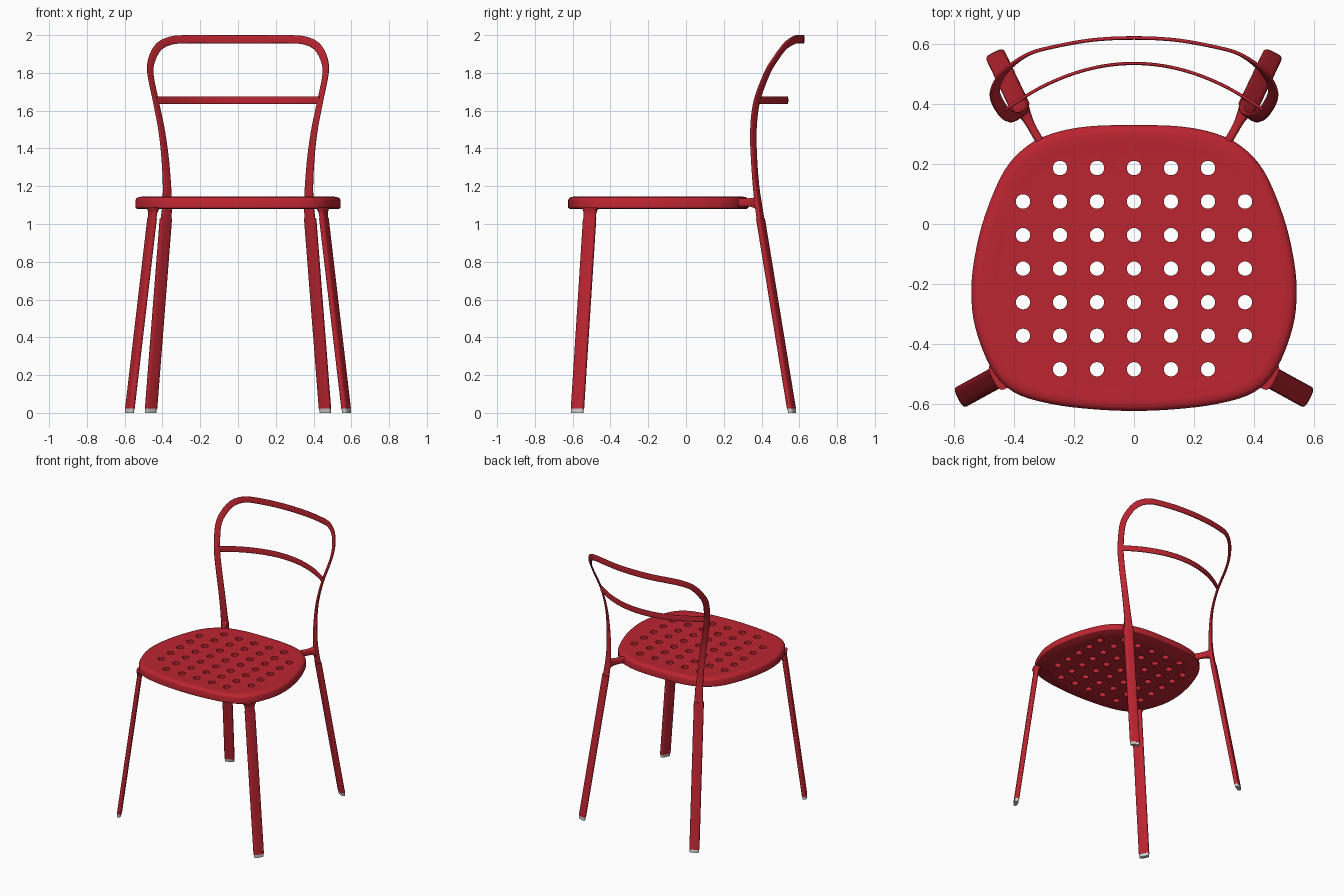
import bpy, bmesh, math
from mathutils import Vector

if "Cube" in bpy.data.objects:
    bpy.data.objects.remove(bpy.data.objects["Cube"])


def material(name, rgb):
    m = bpy.data.materials.new(name)
    m.diffuse_color = (*rgb, 1)
    m.use_nodes = True
    m.node_tree.nodes["Principled BSDF"].inputs["Base Color"].default_value = m.diffuse_color
    return m


RED = material("red paint", (0.50, 0.018, 0.03))
GREY = material("light grey plastic", (0.62, 0.62, 0.62))
UP = Vector((0, 0, 1))


def finish(name, bm, mat, angle=40):
    bmesh.ops.recalc_face_normals(bm, faces=bm.faces)
    me = bpy.data.meshes.new(name)
    bm.to_mesh(me)
    bm.free()
    ob = bpy.data.objects.new(name, me)
    bpy.context.collection.objects.link(ob)
    me.materials.append(mat)
    smooth(ob, angle)
    return ob


def smooth(ob, angle):
    bpy.ops.object.select_all(action='DESELECT')
    ob.select_set(True)
    bpy.context.view_layer.objects.active = ob
    bpy.ops.object.shade_smooth_by_angle(angle=math.radians(angle))


def loft(bm, rings, caps=True):
    loops = [[bm.verts.new(p) for p in r] for r in rings]
    n = len(loops[0])
    for a, b in zip(loops, loops[1:]):
        for i in range(n):
            j = (i + 1) % n
            bm.faces.new((a[i], a[j], b[j], b[i]))
    if caps:
        bm.faces.new(loops[0])
        bm.faces.new(loops[-1])


def spline(a, b, c, d, t):
    return 0.5 * (2 * b + (c - a) * t + (2 * a - 5 * b + 4 * c - d) * t * t
                  + (3 * b - a - 3 * c + d) * t ** 3)


def sample(pts, steps, closed=False):
    """Smooth curve through points of any dimension."""
    n, out = len(pts), []
    at = (lambda i: pts[i % n]) if closed else (lambda i: pts[max(0, min(n - 1, i))])
    for i in range(n if closed else n - 1):
        for s in range(steps):
            out.append(spline(at(i - 1), at(i), at(i + 1), at(i + 2), s / steps))
    return out if closed else out + [pts[-1].copy()]


def strip(name, keys, mat=RED, steps=6, level=False, power=3.5, sides=20):
    """Sweep a rounded flat bar. Key: x, y, z, wide direction xyz, width, thickness."""
    pts = sample([Vector(k) for k in keys], steps)
    pos = [Vector(p[:3]) for p in pts]
    rings = []
    for i, p in enumerate(pts):
        tan = UP if level else (pos[min(i + 1, len(pos) - 1)] - pos[max(i - 1, 0)]).normalized()
        wide = Vector(p[3:6])
        wide = (wide - tan * wide.dot(tan)).normalized()
        thin = tan.cross(wide)
        ring = []
        for k in range(sides):
            a = 2 * math.pi * (k + 0.5) / sides
            c, s = math.cos(a), math.sin(a)
            u = math.copysign(abs(c) ** (2 / power), c) * p[6] / 2
            v = math.copysign(abs(s) ** (2 / power), s) * p[7] / 2
            ring.append(pos[i] + wide * u + thin * v)
        rings.append(ring)
    bm = bmesh.new()
    loft(bm, rings)
    return finish(name, bm, mat)


def flip(k):
    """Mirror a key across x, keeping the sense of the wide direction."""
    return (-k[0], k[1], k[2], -k[3], *k[4:])


# Seat: rounded slab
half = [(0.15, 0.326), (0.27, 0.303), (0.36, 0.258), (0.435, 0.175), (0.497, 0.03),
        (0.53, -0.1), (0.543, -0.22), (0.53, -0.345), (0.475, -0.485), (0.40, -0.562),
        (0.28, -0.6), (0.14, -0.618)]
outline = [(0, 0.33)] + half + [(0, -0.624)] + [(-x, y) for x, y in reversed(half)]
outline = sample([Vector(p) for p in outline], 4, closed=True)
centre = Vector((0, -0.15))
rings = []
for inset, z in [(0.008, 1.08), (0, 1.086), (0, 1.125), (0.005, 1.136), (0.016, 1.143),
                 (0.035, 1.145), (0.07, 1.142)]:
    rings.append([(*(centre + (p - centre) * (1 - inset / 0.5)), z) for p in outline])
bm = bmesh.new()
loft(bm, rings)
seat = finish("seat", bm, RED)

# Seat holes: one cutter of small cylinders
bm = bmesh.new()
for row in range(7):
    reach = 2 if row in (0, 6) else 3
    for col in range(-reach, reach + 1):
        x, y = col * 0.1235, 0.187 - row * 0.112
        loft(bm, [[(x + 0.024 * math.cos(k * math.pi / 10), y + 0.024 * math.sin(k * math.pi / 10), z)
                   for k in range(20)] for z in (1.0, 1.2)])
cutter = finish("hole_cutter", bm, RED)
mod = seat.modifiers.new("holes", 'BOOLEAN')
mod.operation = 'DIFFERENCE'
mod.solver = 'EXACT'
mod.object = cutter
bpy.context.view_layer.objects.active = seat
bpy.ops.object.modifier_apply(modifier=mod.name)
bpy.data.objects.remove(cutter)
smooth(seat, 40)


# Legs, feet, sockets and brackets on both sides
def leg(name, side, foot, top, wide, width, thick, z_top):
    def key(z, w, t):
        f = z / z_top
        k = (foot[0] + (top[0] - foot[0]) * f, foot[1] + (top[1] - foot[1]) * f, z, *wide, 0, w, t)
        return k if side > 0 else flip(k)
    tag = "right" if side > 0 else "left"
    strip(f"{name}_leg_{tag}", [key(0.022, width, thick), key(z_top - 0.05, width, thick)],
          steps=1, level=True)
    strip(f"{name}_foot_{tag}", [key(0, width - 0.006, thick - 0.004), key(0.023, width - 0.003, thick - 0.002)],
          GREY, 1, True)
    return key, tag


for side in (1, -1):
    key, tag = leg("front", side, (0.575, -0.576), (0.449, -0.507), (0.46, 0.89), 0.074, 0.032, 1.08)
    strip(f"front_socket_{tag}", [key(1.0, 0.068, 0.028), key(1.05, 0.07, 0.03),
                                  key(1.068, 0.076, 0.036), key(1.088, 0.095, 0.052)], level=True)
    leg("back", side, (0.462, 0.562), (0.378, 0.386), (0.89, -0.45), 0.068, 0.031, 1.08)
    arm = [(0.29, 0.235, 1.114, 0, 0, 1, 0.046, 0.03), (0.335, 0.312, 1.114, 0, 0, 1, 0.044, 0.028),
           (0.355, 0.35, 1.114, 0, 0, 1, 0.048, 0.034), (0.372, 0.38, 1.112, 0, 0, 1, 0.07, 0.05)]
    strip(f"seat_bracket_{tag}", arm if side > 0 else [flip(k) for k in arm])

# Back frame: one continuous flat band from leg to leg
side_keys = [(0.383, 0.397, 1.01, 0.89, -0.45, 0, 0.060, 0.026),
             (0.376, 0.385, 1.09, 0.89, -0.45, 0, 0.054, 0.026),
             (0.376, 0.371, 1.20, 0.87, -0.5, 0, 0.046, 0.022),
             (0.386, 0.360, 1.35, 0.8, -0.6, 0, 0.043, 0.018),
             (0.405, 0.357, 1.50, 0.7, -0.7, 0, 0.042, 0.015),
             (0.435, 0.375, 1.65, 0.65, -0.75, 0, 0.042, 0.013),
             (0.464, 0.430, 1.80, 0.7, -0.65, 0.2, 0.042, 0.012),
             (0.453, 0.478, 1.88, 0.75, -0.4, 0.5, 0.043, 0.012),
             (0.415, 0.525, 1.942, 0.6, -0.2, 0.8, 0.044, 0.012),
             (0.350, 0.568, 1.972, 0.2, -0.05, 1, 0.044, 0.012),
             (0.270, 0.591, 1.978, 0, 0, 1, 0.044, 0.012),
             (0.140, 0.614, 1.978, 0, 0, 1, 0.044, 0.012)]
top_key = (0, 0.621, 1.978, 0, 0, 1, 0.044, 0.012)
strip("back_frame", side_keys + [top_key] + [flip(k) for k in reversed(side_keys)])

# Curved cross rail
rail = []
for i in range(-4, 5):
    x = 0.432 * i / 4
    rail.append((x, 0.536 - 0.155 * (i / 4) ** 2, 1.655, 0, 0, 1, 0.042, 0.011))
strip("back_rail", rail)
